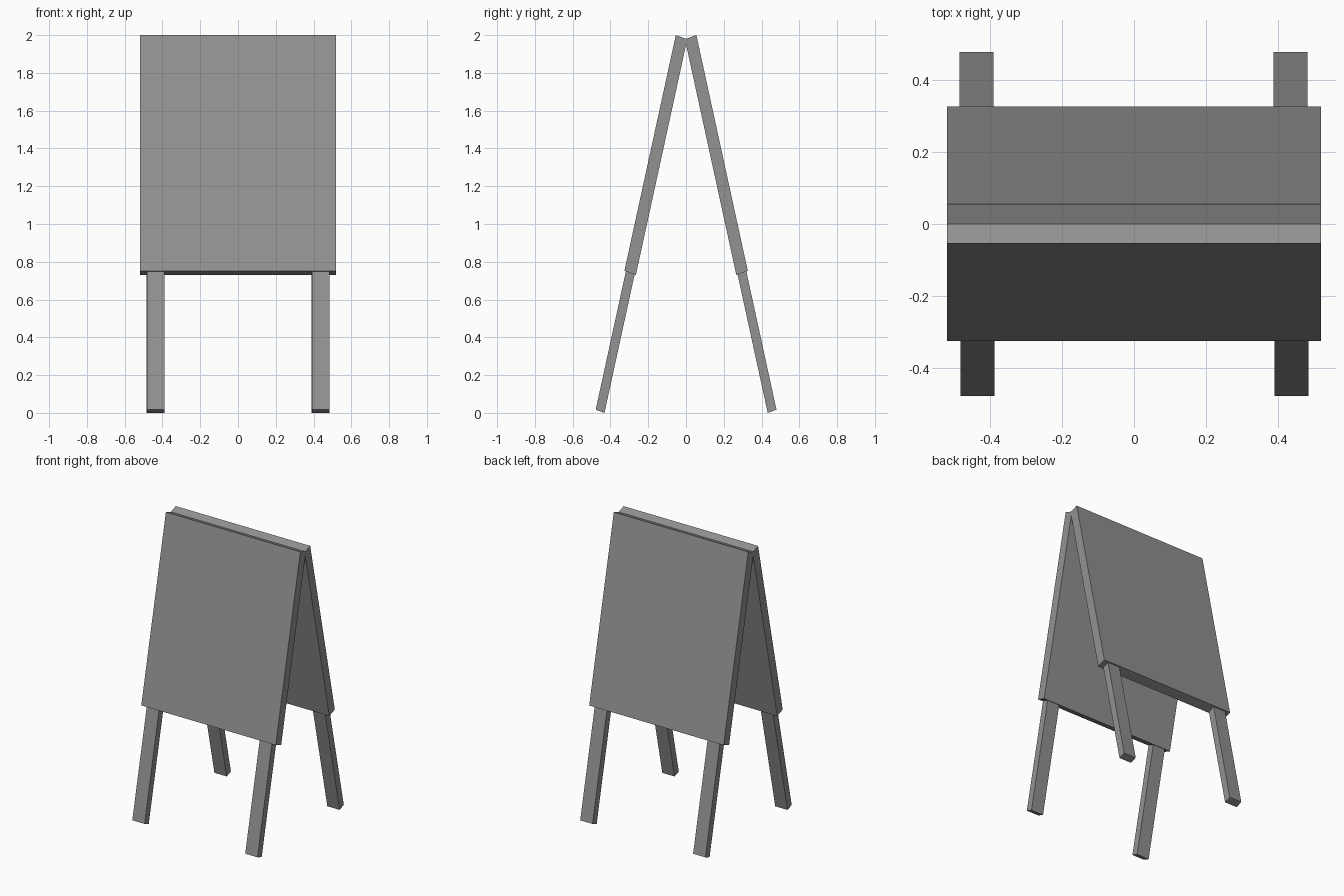
import bpy, bmesh
from math import pi
from mathutils import Matrix, Vector

if "Cube" in bpy.data.objects:
    bpy.data.objects.remove(bpy.data.objects["Cube"])

CENTRE_Y = 0.0005
LEAN = 0.218      # outward run per unit of drop
END_SLOPE = 0.36  # slant of the cut ends


def frame(turn):
    # Sheared frame at the outer top edge of a leaf: +y outward, -z down the slope
    shear = Matrix(((1, 0, 0, 0), (0, 1, -LEAN, 0), (0, END_SLOPE, 1, 0), (0, 0, 0, 1)))
    return (Matrix.Translation((0, CENTRE_Y, 0)) @ Matrix.Rotation(turn, 4, 'Z')
            @ Matrix.Translation((0, 0.0545, 2.0)) @ shear)


grey = bpy.data.materials.new("dark_grey")
grey.diffuse_color = (0.287, 0.287, 0.287, 1)
grey.use_nodes = True
grey.node_tree.nodes["Principled BSDF"].inputs["Base Color"].default_value = grey.diffuse_color


def box(name, lo, hi, matrix):
    lo, hi = Vector(lo), Vector(hi)
    bm = bmesh.new()
    bmesh.ops.create_cube(bm, size=1)
    bmesh.ops.scale(bm, vec=hi - lo, verts=bm.verts)
    bmesh.ops.translate(bm, vec=(lo + hi) / 2, verts=bm.verts)
    bmesh.ops.transform(bm, matrix=matrix, verts=bm.verts)
    mesh = bpy.data.meshes.new(name)
    bm.to_mesh(mesh)
    bm.free()
    mesh.materials.append(grey)
    obj = bpy.data.objects.new(name, mesh)
    bpy.context.collection.objects.link(obj)
    return obj


BOARD_DROP = 1.248
LEG_DROP = 1.9805

# Two identical leaves leaning together, each a board with two legs
for leaf, turn in (("back", 0), ("front", pi)):
    m = frame(turn)
    box(leaf + "_board", (-0.52, -0.0607, -BOARD_DROP), (0.52, 0, 0), m)
    for side, x in (("a", -0.438), ("b", 0.4355)):
        box(f"{leaf}_leg_{side}", (x - 0.0475, -0.0541, -LEG_DROP),
            (x + 0.0475, -0.0076, -BOARD_DROP), m)
